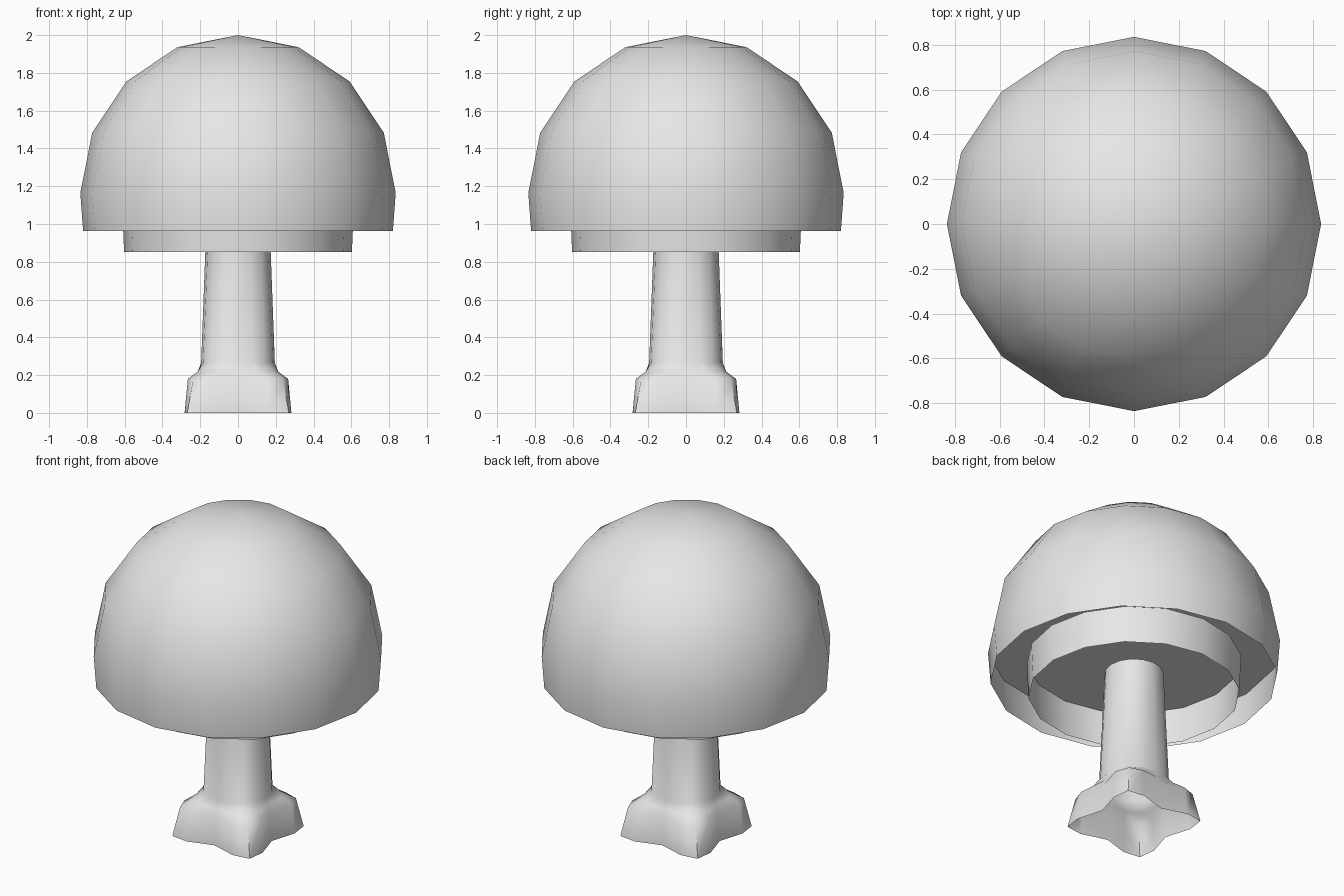
import bpy, bmesh
from math import sin, cos, pi, radians

if "Cube" in bpy.data.objects:
    bpy.data.objects.remove(bpy.data.objects["Cube"], do_unlink=True)

SIDES = 16
grey = bpy.data.materials.new("plain_grey")
grey.use_nodes = True
grey.diffuse_color = (0.8, 0.8, 0.8, 1)
grey.node_tree.nodes["Principled BSDF"].inputs["Base Color"].default_value = (0.8, 0.8, 0.8, 1)


def circle(r, z):
    return [(r * cos(2 * pi * i / SIDES), r * sin(2 * pi * i / SIDES), z) for i in range(SIDES)]


def lobed(valley, shoulder, tip, z, shoulder_angle):
    """Four-lobed ring with its tips on the diagonals."""
    pts = []
    for quarter in range(4):
        for r, a in ((valley, 0), (shoulder, shoulder_angle),
                     (tip, 45), (shoulder, 90 - shoulder_angle)):
            t = radians(a + 90 * quarter)
            pts.append((r * cos(t), r * sin(t), z))
    return pts


def shell(name, rings, apex=None, angle=35):
    """Skin stacked rings from bottom to top, closing at an apex if given."""
    bm = bmesh.new()
    loops = [[bm.verts.new(p) for p in ring] for ring in rings]
    for low, high in zip(loops, loops[1:]):
        for i in range(SIDES):
            j = (i + 1) % SIDES
            bm.faces.new((low[i], low[j], high[j], high[i]))
    if apex is not None:
        top = bm.verts.new((0, 0, apex))
        for i in range(SIDES):
            bm.faces.new((loops[-1][i], loops[-1][(i + 1) % SIDES], top))
    mesh = bpy.data.meshes.new(name)
    bm.to_mesh(mesh)
    bm.free()
    mesh.materials.append(grey)
    obj = bpy.data.objects.new(name, mesh)
    bpy.context.collection.objects.link(obj)
    bpy.ops.object.select_all(action="DESELECT")
    obj.select_set(True)
    bpy.context.view_layer.objects.active = obj
    bpy.ops.object.shade_smooth_by_angle(angle=radians(angle))
    return obj


def ceiling(name, r, z):
    """Flat disc facing down."""
    bm = bmesh.new()
    bm.faces.new([bm.verts.new(p) for p in reversed(circle(r, z))])
    mesh = bpy.data.meshes.new(name)
    bm.to_mesh(mesh)
    bm.free()
    mesh.materials.append(grey)
    bpy.context.collection.objects.link(bpy.data.objects.new(name, mesh))


# Cap: half sphere on a short, slightly tapered skirt, open below
R, EQUATOR = 0.835, 1.165
dome = [circle(R * cos(k * pi / 8), EQUATOR + R * sin(k * pi / 8)) for k in range(4)]
shell("cap", [circle(0.82, 0.963)] + dome, apex=2.0)
ceiling("cap_underside", R, EQUATOR)

# Smaller collar hanging inside the cap
shell("collar", [circle(0.603, 0.853), circle(0.613, 1.08)])
ceiling("collar_underside", 0.613, 1.08)

# Hollow stem flaring into a four-lobed foot
shell("stem", [
    lobed(0.235, 0.325, 0.38, 0.0, 29.5),
    lobed(0.22, 0.305, 0.335, 0.18, 29.5),
    lobed(0.205, 0.24, 0.26, 0.218, 27),
    lobed(0.195, 0.2, 0.2, 0.265, 22.5),
    circle(0.168, 0.99),
], angle=60)
